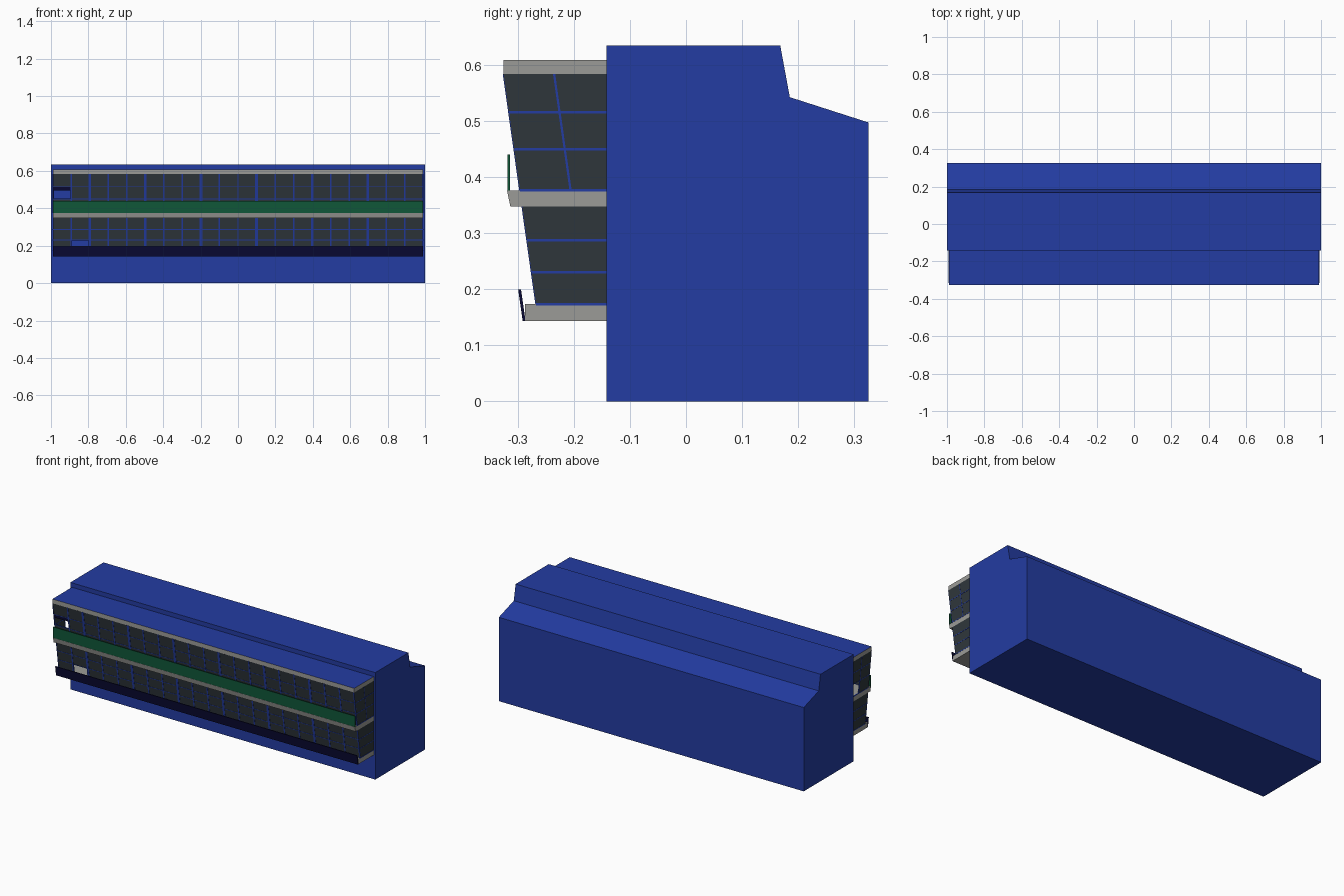
import bpy, bmesh

cube = bpy.data.objects.get("Cube")
if cube:
    bpy.data.objects.remove(cube, do_unlink=True)


def material(name, rgb):
    m = bpy.data.materials.new(name)
    m.use_nodes = True
    m.diffuse_color = (*rgb, 1)
    m.node_tree.nodes["Principled BSDF"].inputs["Base Color"].default_value = (*rgb, 1)
    return m


BLUE = material("blue", (0.017, 0.045, 0.36))
GLASS = material("dark glass", (0.028, 0.037, 0.044))
GREY = material("concrete grey", (0.33, 0.33, 0.31))
GREEN = material("green", (0.005, 0.095, 0.04))
NAVY = material("navy", (0.003, 0.003, 0.035))


def build(name, prisms, *mats):
    """One object from (yz profile, x start, x end) prisms."""
    bm = bmesh.new()
    for profile, x0, x1 in prisms:
        a = [bm.verts.new((x0, y, z)) for y, z in profile]
        b = [bm.verts.new((x1, y, z)) for y, z in profile]
        bm.faces.new(a)
        bm.faces.new(b[::-1])
        for i in range(len(a)):
            j = (i + 1) % len(a)
            bm.faces.new((a[i], b[i], b[j], a[j]))
    bmesh.ops.recalc_face_normals(bm, faces=bm.faces)
    mesh = bpy.data.meshes.new(name)
    bm.to_mesh(mesh)
    bm.free()
    for m in mats:
        mesh.materials.append(m)
    obj = bpy.data.objects.new(name, mesh)
    bpy.context.collection.objects.link(obj)
    return obj


def front(z):
    """Leaning line of the glazed front."""
    return -0.267 - 0.1415 * (z - 0.173)


def sloped(z0, z1, out, back):
    """Profile following the front, from out before it to back behind it."""
    return [(front(z0) - out, z0), (front(z1) - out, z1),
            (front(z1) + back, z1), (front(z0) + back, z0)]


WALL = -0.142   # front wall of the main body
HALF = 0.99     # half length of the gallery
COLS = 20
PITCH = 2 * HALF / COLS

# Main body
build("main_body", [([(WALL, 0), (0.325, 0), (0.325, 0.497), (0.185, 0.542),
                      (0.168, 0.634), (WALL, 0.634)], -1, 1)], BLUE)

# Gallery slabs; the roof is blue on top
slabs = {"bottom_slab": (0.143, 0.173, -0.287, -0.287),
         "middle_slab": (0.347, 0.376, -0.313, -0.319),
         "roof_slab": (0.583, 0.608, -0.325, -0.325)}
for name, (z0, z1, y0, y1) in slabs.items():
    slab = build(name, [([(WALL, z0), (y0, z0), (y1, z1), (WALL, z1)], -HALF, HALF)], GREY, BLUE)
    if name == "roof_slab":
        for p in slab.data.polygons:
            p.material_index = int(p.normal.z > 0.9)

# Glazing: panes, mullions and rails for both storeys
storeys = {"lower": [0.173, 0.23, 0.287, 0.347],
           "upper": [0.376, 0.449, 0.515, 0.583]}
open_panes = {("lower", 0, 1), ("upper", 1, 0)}
for storey, rows in storeys.items():
    panes, bars = [], []
    bottom, top = rows[0], rows[-1]
    for r, (z0, z1) in enumerate(zip(rows, rows[1:])):
        for c in range(COLS):
            if (storey, r, c) not in open_panes:
                x = -HALF + c * PITCH
                panes.append((sloped(z0, z1, 0, 0.004), x, x + PITCH))
        # End panes, with one left open beside the wall
        for side in (-1, 1):
            x0, x1 = side * HALF, side * (HALF - 0.004)
            panes.append((sloped(z0, z1, -0.004, 0.09), x0, x1))
            if not (storey == "upper" and r == 0 and side == -1):
                panes.append(([(front(z0) + 0.09, z0), (front(z1) + 0.09, z1),
                               (WALL, z1), (WALL, z0)], x0, x1))
    # Vertical mullions, every third one wider
    for c in range(COLS + 1):
        x = -HALF + c * PITCH
        w = 0.007 if c % 3 == 2 else 0.004
        bars.append((sloped(bottom, top, 0.0015, 0.005),
                     max(x - w, -HALF), min(x + w, HALF)))
    # Horizontal rails along the front and round the ends
    for z in rows[:-1]:
        bars.append((sloped(z - 0.002, z + 0.002, 0.0012, 0.005), -HALF, HALF))
        for side in (-1, 1):
            bars.append(([(front(z), z - 0.002), (front(z), z + 0.002),
                          (WALL, z + 0.002), (WALL, z - 0.002)],
                         side * (HALF - 0.005), side * (HALF + 0.001)))
    # End mullion of the upper storey
    if storey == "upper":
        for side in (-1, 1):
            bars.append((sloped(bottom, top, -0.088, 0.092),
                         side * (HALF - 0.005), side * (HALF + 0.001)))
    build(storey + "_glass_panes", panes, GLASS)
    build(storey + "_mullions", bars, BLUE)

# Shaded head of the open upper window
build("open_window_head", [(sloped(0.495, 0.513, 0, 0.004), -HALF, -HALF + PITCH)], NAVY)

# Parapet bands
build("green_band", [([(-0.318, 0.376), (-0.318, 0.44), (-0.314, 0.44), (-0.314, 0.376)],
                      -HALF, HALF)], GREEN)
build("navy_band", [([(-0.291, 0.143), (-0.299, 0.199), (-0.294, 0.199), (-0.286, 0.143)],
                     -HALF, HALF)], NAVY)
